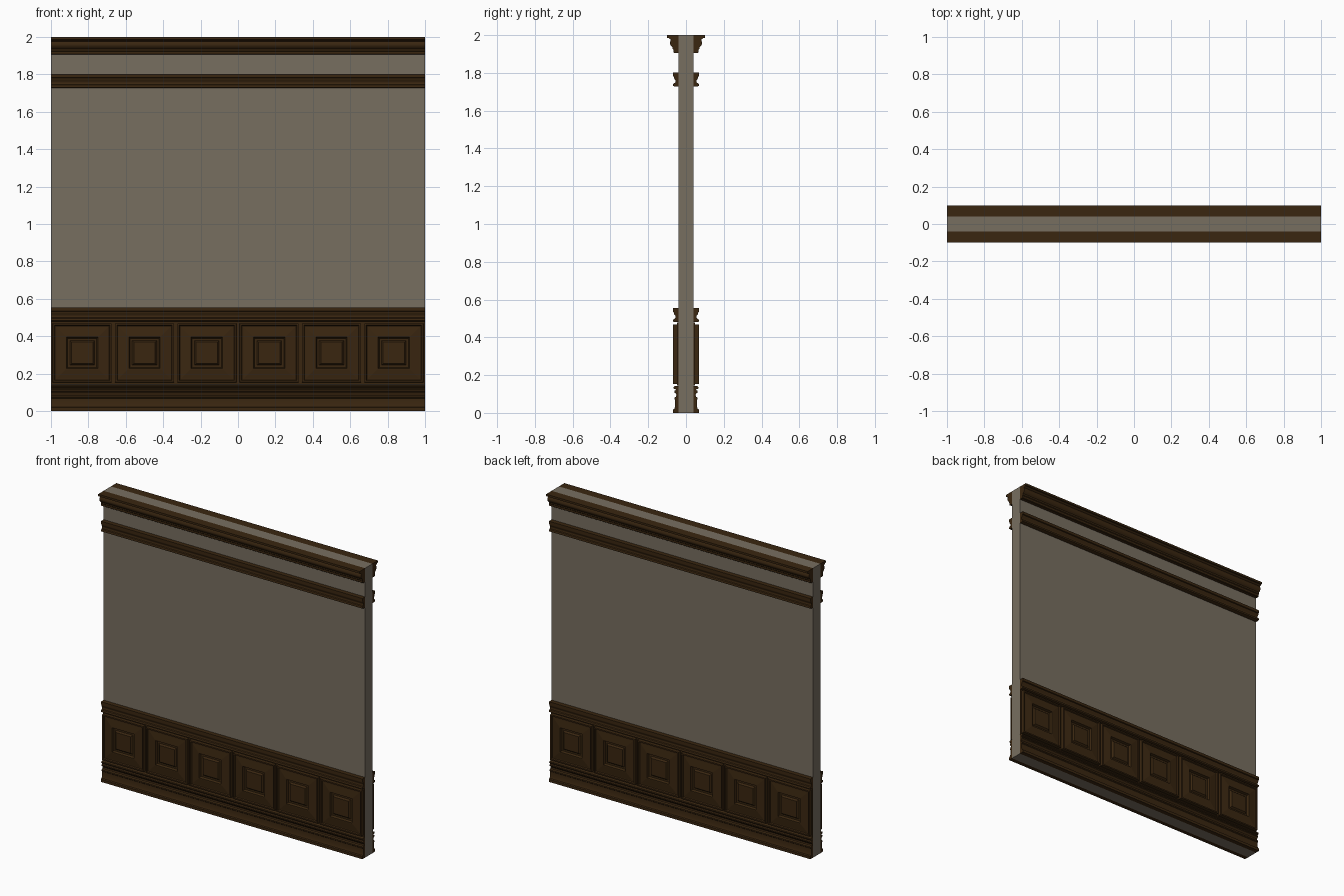
import bpy, bmesh, math

if "Cube" in bpy.data.objects:
    bpy.data.objects.remove(bpy.data.objects["Cube"])


def material(name, rgb):
    m = bpy.data.materials.new(name)
    m.diffuse_color = (*rgb, 1)
    m.use_nodes = True
    m.node_tree.nodes["Principled BSDF"].inputs["Base Color"].default_value = m.diffuse_color
    return m


PLASTER = material("taupe_plaster", (0.185, 0.156, 0.117))
WOOD = material("dark_wood", (0.042, 0.0195, 0.0052))
HALF = 0.04  # half thickness of the wall


def finish(name, bm, mat, mirror=True, smooth=False):
    me = bpy.data.meshes.new(name)
    bm.to_mesh(me)
    bm.free()
    me.materials.append(mat)
    ob = bpy.data.objects.new(name, me)
    bpy.context.collection.objects.link(ob)
    if mirror:  # repeat on the back of the wall
        mod = ob.modifiers.new("both_sides", 'MIRROR')
        mod.use_axis = (False, True, False)
        mod.use_mirror_merge = False
    if smooth:
        bpy.ops.object.select_all(action='DESELECT')
        ob.select_set(True)
        bpy.context.view_layer.objects.active = ob
        bpy.ops.object.shade_smooth_by_angle(angle=math.radians(35))
    return ob


def moulding(name, profile):
    """Extrude a (projection, z) profile along the full wall length."""
    pts = [(HALF, profile[0][1])] + profile + [(HALF, profile[-1][1])]
    bm = bmesh.new()
    rows = [[bm.verts.new((x, -d, z)) for d, z in pts] for x in (-1, 1)]
    n = len(pts)
    for i in range(n):
        j = (i + 1) % n
        bm.faces.new((rows[0][i], rows[1][i], rows[1][j], rows[0][j]))
    bm.faces.new(rows[0])
    bm.faces.new(rows[1][::-1])
    bmesh.ops.recalc_face_normals(bm, faces=bm.faces)
    return finish(name, bm, WOOD, smooth=True)


# Plaster wall
bm = bmesh.new()
bmesh.ops.create_cube(bm, size=1)
for v in bm.verts:
    v.co = (v.co.x * 2, v.co.y * 2 * HALF, v.co.z * 2 + 1)
finish("wall", bm, PLASTER, mirror=False)

# Horizontal mouldings, each listed from bottom to top
moulding("baseboard", [
    (0.070, 0.0), (0.070, 0.018), (0.062, 0.022), (0.057, 0.035), (0.057, 0.068),
    (0.061, 0.072), (0.061, 0.080), (0.053, 0.086), (0.051, 0.096), (0.055, 0.104),
    (0.062, 0.108), (0.062, 0.116), (0.054, 0.120), (0.054, 0.125),
    (0.064, 0.128), (0.066, 0.133), (0.064, 0.139), (0.056, 0.143)])

RAIL = [(0.062, 0.0), (0.068, 0.003), (0.069, 0.010), (0.066, 0.016), (0.058, 0.019),
        (0.055, 0.026), (0.056, 0.034), (0.062, 0.041), (0.064, 0.048), (0.064, 0.052),
        (0.070, 0.055), (0.070, 0.074)]
moulding("chair_rail", [(d, z + 0.480) for d, z in RAIL])
moulding("picture_rail", [(d, z + 0.728) for d, z in [(d, z + 1.0) for d, z in RAIL]])

moulding("crown", [
    (0.062, 1.905), (0.066, 1.908), (0.066, 1.922), (0.070, 1.926), (0.071, 1.936),
    (0.078, 1.942), (0.085, 1.952), (0.086, 1.962), (0.082, 1.970), (0.080, 1.976),
    (0.088, 1.980), (0.091, 1.984), (0.100, 1.986), (0.100, 2.0)])

# Square wainscot panels: nested square rings of (half size, projection)
RINGS = [(0.1667, HALF), (0.1667, 0.047), (0.158, 0.047), (0.157, 0.069), (0.148, 0.069),
         (0.144, 0.061), (0.138, 0.061), (0.090, 0.067), (0.084, 0.067),
         (0.078, 0.052), (0.066, 0.052), (0.057, 0.063)]
CORNERS = [(-1, -1), (1, -1), (1, 1), (-1, 1)]
for k in range(6):
    cx, cz = -1 + (k + 0.5) / 3, 0.311
    bm = bmesh.new()
    loops = [[bm.verts.new((cx + sx * h, -d, cz + sz * h)) for sx, sz in CORNERS]
             for h, d in RINGS]
    for a, b in zip(loops, loops[1:]):
        for i in range(4):
            j = (i + 1) % 4
            bm.faces.new((a[i], a[j], b[j], b[i]))
    bm.faces.new(loops[-1])
    finish(f"wainscot_panel_{k + 1}", bm, WOOD)
